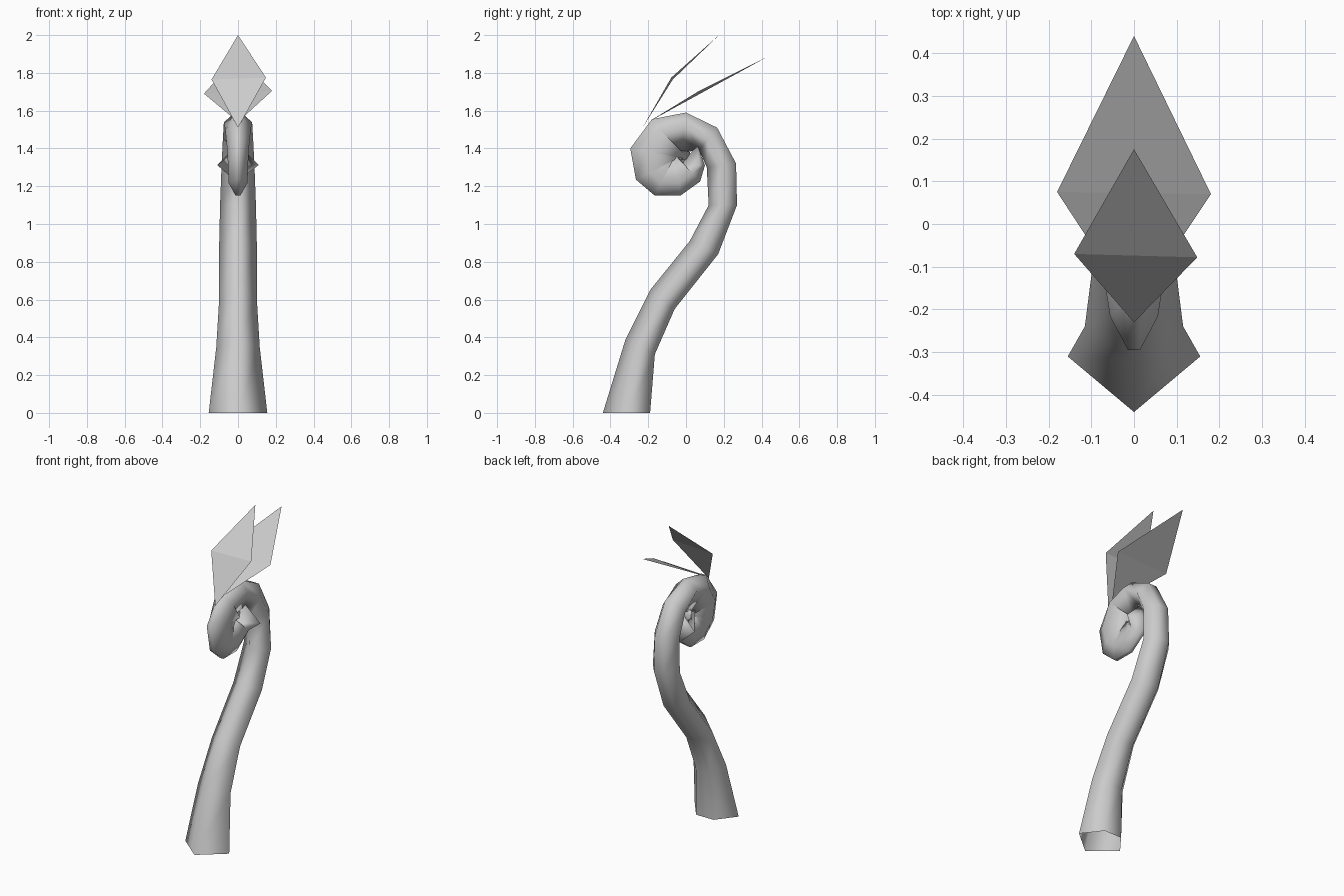
import bpy
import bmesh

cube = bpy.data.objects.get("Cube")
if cube:
    bpy.data.objects.remove(cube)

grey = bpy.data.materials.new("plain_grey")
grey.use_nodes = True
grey.diffuse_color = (0.6, 0.6, 0.6, 1)
grey.node_tree.nodes["Principled BSDF"].inputs["Base Color"].default_value = (0.6, 0.6, 0.6, 1)


def make_object(name, bm):
    mesh = bpy.data.meshes.new(name)
    bm.to_mesh(mesh)
    bm.free()
    mesh.materials.append(grey)
    obj = bpy.data.objects.new(name, mesh)
    bpy.context.collection.objects.link(obj)
    return obj


# Curled stem: each ring is (outer y, outer z, inner y, inner z, half width)
stem_rings = [
    (-.19, 0, -.44, 0, .155), (-.165, .31, -.32, .39, .115),
    (-.06, .55, -.19, .65, .10), (.17, .84, .02, .91, .10),
    (.27, 1.10, .12, 1.10, .095), (.265, 1.32, .11, 1.30, .087),
    (.165, 1.51, .07, 1.39, .08),
]
curl_rings = [
    (0, 1.59, -.02, 1.38, .075), (-.18, 1.555, -.02, 1.34, .068),
    (-.295, 1.40, .02, 1.34, .056), (-.265, 1.235, .02, 1.38, .052),
    (-.165, 1.15, -.03, 1.42, .05), (-.03, 1.15, -.06, 1.42, .05),
    (.075, 1.225, -.09, 1.40, .052), (.10, 1.31, -.02, 1.32, .11),
]


def add_ring(bm, ring, side_at, edge_ratio):
    """Five-sided ring: a narrow outer edge, two side points, one inner point."""
    oy, oz, iy, iz, w = ring
    sy, sz = oy + (iy - oy) * side_at, oz + (iz - oz) * side_at
    e = w * edge_ratio
    points = [(0, iy, iz), (w, sy, sz), (e, oy, oz), (-e, oy, oz), (-w, sy, sz)]
    return [bm.verts.new(p) for p in points]


bm = bmesh.new()
rings = [add_ring(bm, r, 0.48, 0.4) for r in stem_rings]
rings += [add_ring(bm, r, 0.25, 0.25) for r in curl_rings]
for a, b in zip(rings, rings[1:]):
    for i in range(5):
        j = (i + 1) % 5
        bm.faces.new((a[i], a[j], b[j], b[i]))
# Close the inner end of the curl
tip = bm.verts.new((0, .06, 1.42))
for i in range(5):
    bm.faces.new((rings[-1][i], rings[-1][(i + 1) % 5], tip))
bmesh.ops.recalc_face_normals(bm, faces=bm.faces[:])
for face in bm.faces:
    face.smooth = True
make_object("curled_stem", bm)


# Leaves: thin diamonds folded across the middle
def make_leaf(name, base, right, tip, left):
    bm = bmesh.new()
    b, r, t, l = [bm.verts.new(p) for p in (base, right, tip, left)]
    bm.faces.new((b, r, l))
    bm.faces.new((l, r, t))
    make_object(name, bm)


make_leaf("front_leaf", (0, -.23, 1.51), (.148, -.078, 1.775), (0, .175, 2.0), (-.14, -.07, 1.765))
make_leaf("back_leaf", (0, -.20, 1.54), (.18, .07, 1.705), (0, .44, 1.89), (-.18, .075, 1.69))
